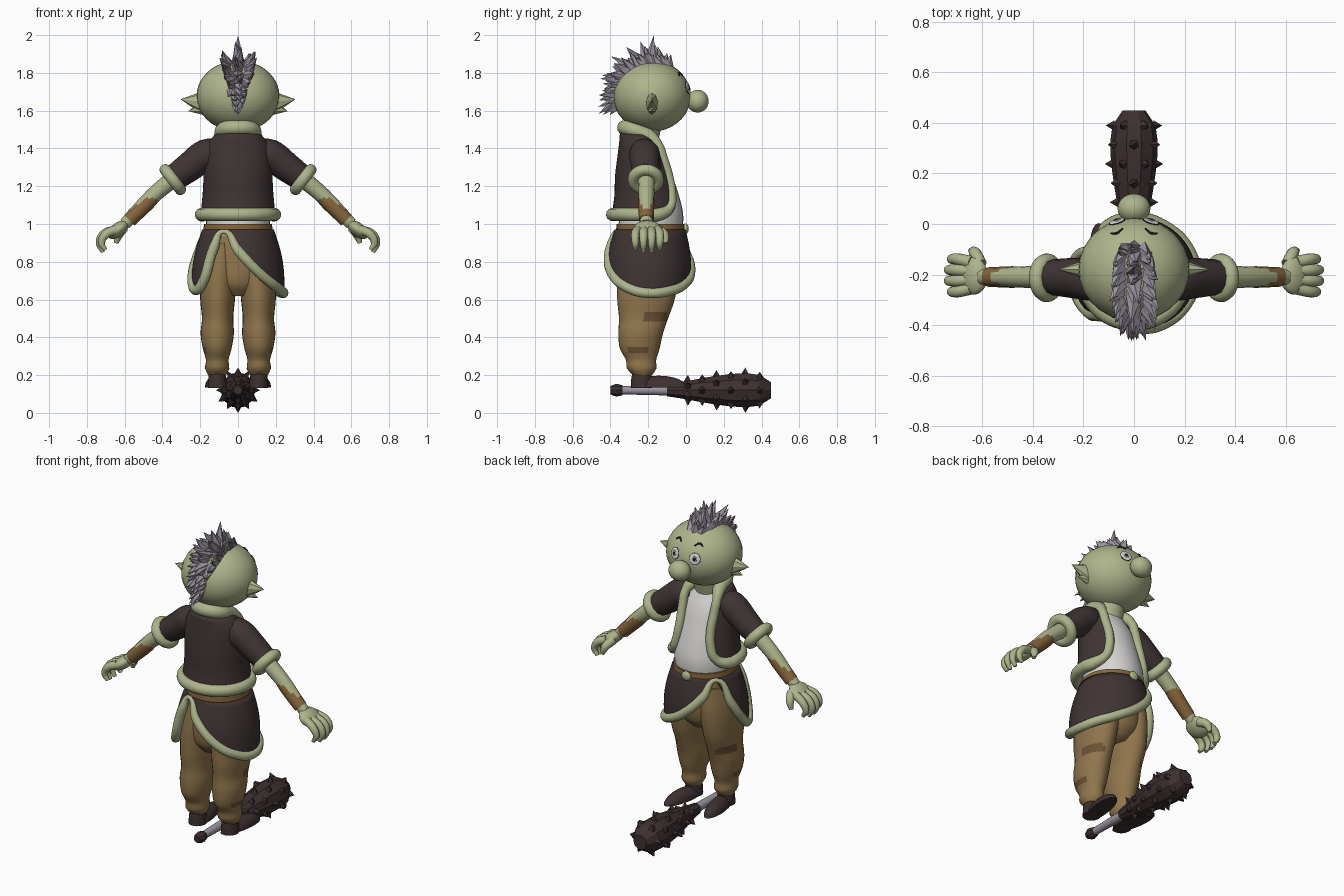
import bpy, bmesh, math, random
from mathutils import Vector, Matrix

if "Cube" in bpy.data.objects:
    bpy.data.objects.remove(bpy.data.objects["Cube"])
random.seed(4)
SMOOTH = []


def material(name, rgb):
    m = bpy.data.materials.new(name)
    m.use_nodes = True
    m.diffuse_color = (*rgb, 1)
    m.node_tree.nodes["Principled BSDF"].inputs["Base Color"].default_value = (*rgb, 1)
    return m


GREEN = material("pale green", (.42, .46, .26))
CLOTH = material("dark brown cloth", (.05, .034, .034))
WOOD = material("dark wood", (.048, .03, .03))
TAN = material("tan trousers", (.28, .18, .073))
PATCH = material("brown patch", (.15, .085, .035))
LEATHER = material("brown leather", (.24, .13, .045))
HAIR = material("lavender grey", (.34, .30, .36))
WHITE = material("off white", (.68, .67, .66))
BLACK = material("near black", (.012, .01, .01))


def sample(keys, t):
    """Smooth interpolation of rows (t, a, b, ...)."""
    t = min(max(t, keys[0][0]), keys[-1][0])
    i = max(k for k in range(len(keys) - 1) if keys[k][0] <= t)
    a, b = keys[i], keys[i + 1]
    p, q = keys[max(i - 1, 0)], keys[min(i + 2, len(keys) - 1)]
    h = b[0] - a[0]
    u = (t - a[0]) / h
    out = []
    for j in range(1, len(a)):
        ma = (b[j] - p[j]) / (b[0] - p[0]) * h
        mb = (q[j] - a[j]) / (q[0] - a[0]) * h
        out.append((2*u**3 - 3*u*u + 1) * a[j] + (u**3 - 2*u*u + u) * ma
                   + (3*u*u - 2*u**3) * b[j] + (u**3 - u*u) * mb)
    return out


def finish(name, bm, mat, smooth=True):
    bmesh.ops.recalc_face_normals(bm, faces=bm.faces)
    me = bpy.data.meshes.new(name)
    bm.to_mesh(me)
    bm.free()
    me.materials.append(mat)
    ob = bpy.data.objects.new(name, me)
    bpy.context.collection.objects.link(ob)
    if smooth:
        SMOOTH.append(ob)
    return ob


def loft(name, keys, mat, sides=28, steps=20, matrix=None, smooth=True):
    """Closed body from rows (z, cx, cy, rx, ry)."""
    bm = bmesh.new()
    rings = []
    for k in range(steps + 1):
        z = keys[0][0] + (keys[-1][0] - keys[0][0]) * k / steps
        cx, cy, rx, ry = sample(keys, z)
        rings.append([bm.verts.new((cx + rx * math.cos(a), cy + ry * math.sin(a), z))
                      for a in (math.tau * i / sides for i in range(sides))])
    for r, s in zip(rings, rings[1:]):
        for i in range(sides):
            j = (i + 1) % sides
            bm.faces.new((r[i], r[j], s[j], s[i]))
    bm.faces.new(rings[0])
    bm.faces.new(rings[-1])
    if matrix:
        bm.transform(matrix)
    return finish(name, bm, mat, smooth)


def ball(name, center, radii, mat, rot=None, floor=None):
    bm = bmesh.new()
    bmesh.ops.create_uvsphere(bm, u_segments=28, v_segments=18, radius=1)
    bm.transform(Matrix.Diagonal((*radii, 1)))
    if floor is not None:
        for v in bm.verts:
            v.co.z = max(v.co.z, floor)
    bm.transform(Matrix.Translation(center) @ (rot or Matrix()))
    return finish(name, bm, mat)


def tube(name, pts, radii, mat, closed=False):
    """Round tube through points, turned into a mesh."""
    cu = bpy.data.curves.new(name, "CURVE")
    cu.dimensions = "3D"
    cu.bevel_depth, cu.bevel_resolution = 1, 4
    cu.resolution_u, cu.use_fill_caps = 6, True
    sp = cu.splines.new("BEZIER")
    sp.bezier_points.add(len(pts) - 1)
    sp.use_cyclic_u = closed
    for i, (bp, p) in enumerate(zip(sp.bezier_points, pts)):
        bp.co = p
        bp.radius = radii[i] if isinstance(radii, (list, tuple)) else radii
        bp.handle_left_type = bp.handle_right_type = "AUTO"
    ob = bpy.data.objects.new(name, cu)
    bpy.context.collection.objects.link(ob)
    bpy.context.view_layer.update()
    dg = bpy.context.evaluated_depsgraph_get()
    me = bpy.data.meshes.new_from_object(ob.evaluated_get(dg))
    bpy.data.objects.remove(ob)
    bm = bmesh.new()
    bm.from_mesh(me)
    for f in bm.faces:
        f.material_index = 0
    me.materials.clear()
    return finish(name, bm, mat)


def spike(bm, base, direction, r, h, sides=5):
    m = Matrix.Translation(base) @ Vector(direction).to_track_quat("Z", "Y").to_matrix().to_4x4()
    m = m @ Matrix.Translation((0, 0, h / 2))
    bmesh.ops.create_cone(bm, segments=sides, radius1=r, radius2=0, depth=h, matrix=m)


def sheet(name, grid, mat):
    bm = bmesh.new()
    rows = [[bm.verts.new(p) for p in row] for row in grid]
    for r, s in zip(rows, rows[1:]):
        for i in range(len(r) - 1):
            bm.faces.new((r[i], r[i + 1], s[i + 1], s[i]))
    bmesh.ops.remove_doubles(bm, verts=bm.verts, dist=.0005)
    ob = finish(name, bm, mat)
    mod = ob.modifiers.new("thickness", "SOLIDIFY")
    mod.thickness, mod.offset = .01, 0
    return ob


# Head, nose and neck (the face looks toward +y)
HC, HR = Vector((0, -.18, 1.677)), Vector((.22, .205, .188))
ball("head", HC, HR, GREEN)
ball("nose", (0, .062, 1.65), (.065, .058, .06), GREEN)
loft("neck", [(1.38, 0, -.23, .08, .07), (1.56, 0, -.21, .09, .09)], GREEN, steps=3)


def face_point(x, z):
    y = HR.y * math.sqrt(1 - (x / HR.x)**2 - ((z - HC.z) / HR.z)**2)
    n = Vector((x / HR.x**2, y / HR.y**2, (z - HC.z) / HR.z**2)).normalized()
    return Vector((x, HC.y + y, z)), n


for s, side in ((1, "left"), (-1, "right")):
    # Eyes, brows and ears
    p, n = face_point(.067 * s, 1.72)
    turn = n.to_track_quat("Z", "Y").to_matrix().to_4x4()
    for part, r, lift, mat in (("rim", .034, 0, BLACK), ("white", .031, .003, WHITE),
                               ("iris", .016, .006, HAIR), ("pupil", .010, .008, BLACK)):
        ball(f"{side}_eye_{part}", p + n * lift, (r, r * 1.05, .004), mat, turn)
    tube(f"{side}_brow", [face_point(x * s, z)[0] for x, z in ((.045, 1.785), (.07, 1.798), (.092, 1.785))],
         [.003, .006, .003], BLACK)
    bm = bmesh.new()
    spike(bm, (0, 0, 0), (s, 0, .12), .065, .125, 8)
    spike(bm, (.01 * s, 0, -.03), (s, 0, -.25), .04, .075, 6)
    bm.transform(Matrix.Translation((.18 * s, -.18, 1.645)) @ Matrix.Diagonal((1, .65, 1, 1)))
    finish(f"{side}_ear", bm, GREEN, False)

# Crest of hair
bm = bmesh.new()
for k in range(26):
    a = math.radians(62 + 130 * k / 25)
    out = Vector((0, math.cos(a), math.sin(a)))
    back = Vector((0, -math.sin(a), math.cos(a)))
    wide = .052 * min(1, (26 - k) / 13, (k + 5) / 8)
    for x in (-wide, 0, wide):
        base = HC + out * (.175 - abs(x) * .25) + Vector((x, 0, 0))
        aim = out + back * random.uniform(.1, .9) + Vector((x * 9 + random.uniform(-.2, .2), 0, 0))
        spike(bm, base, aim, .036, random.uniform(.075, .125) * (1 if x else 1.1) * min(1, (k + 12) / 18))
spike(bm, (0, -.19, 1.84), (0, .12, 1), .04, .16)
finish("hair_crest", bm, HAIR, False)

# Shirt and belt
loft("shirt", [(.94, 0, -.19, .165, .17), (1.05, 0, -.185, .172, .17), (1.15, 0, -.2, .166, .163),
               (1.25, 0, -.213, .158, .143), (1.35, 0, -.225, .145, .118), (1.45, 0, -.245, .1, .08)], WHITE)
loft("belt", [(.95, 0, -.188, .185, .183), (1.0, 0, -.188, .18, .18)], LEATHER, steps=2)
ball("buckle", (0, -.002, .975), (.03, .016, .028), GREEN)

# Open jacket; third value is half the front gap in degrees
JACKET = [(1.04, -.205, .195, .185, 54), (1.15, -.206, .183, .168, 40), (1.25, -.217, .178, .154, 36),
          (1.35, -.227, .175, .132, 38), (1.42, -.235, .16, .115, 42), (1.48, -.25, .11, .095, 46)]


def jacket_point(z, u):
    cy, rx, ry, gap = sample(JACKET, z)
    a = math.radians(gap + (360 - 2 * gap) * u)
    return Vector((rx * math.sin(a), cy + ry * math.cos(a), z))


sheet("jacket", [[jacket_point(1.04 + .44 * k / 16, i / 40) for i in range(41)] for k in range(17)], CLOTH)
edge_z = [1.42, 1.34, 1.25, 1.16, 1.09]
trim = [(jacket_point(z, 0), .026) for z in edge_z]
trim += [(jacket_point(1.05, u / 14), .035) for u in range(1, 14)]
trim += [(jacket_point(z, 1), .026) for z in reversed(edge_z)]
trim += [(Vector(p), .04) for p in ((-.088, -.2, 1.465), (-.07, -.295, 1.503), (0, -.325, 1.51),
                                   (.07, -.295, 1.503), (.088, -.2, 1.465))]
tube("jacket_trim", [p for p, r in trim], [r for p, r in trim], GREEN, True)

# Wrapped skirt, slit on two sides; angles run from the face toward +x
HEM = [(-52, .96), (-30, .87), (0, .755), (30, .68), (60, .645), (90, .635), (118, .66), (150, .735),
       (180, .86), (205, .96), (216, .88), (233, .68), (248, .65), (268, .7), (288, .82), (308, .96)]


def skirt_point(deg, u):
    hem = sample(HEM, deg)[0]
    z = .97 + (hem - .97) * u
    w = (.97 - z) / .34
    swell = .04 * math.sin(math.pi * min(w, 1)) * .5
    a = math.radians(deg)
    return Vector(((.185 + .055 * w + swell) * math.sin(a),
                   -.19 - .012 * w + (.183 + .03 * w + swell) * math.cos(a), z))


angles = [-52 + 360 * i / 72 for i in range(73)]
sheet("skirt", [[skirt_point(d, k / 10) for d in angles] for k in range(11)], CLOTH)
tube("skirt_trim", [skirt_point(h[0], 1) for h in HEM[:-1]],
     [.012 if h[1] > .9 else .027 for h in HEM[:-1]], GREEN, True)

# Trousers
loft("trouser_seat", [(.62, 0, -.205, .07, .1), (.68, 0, -.2, .15, .15), (.8, 0, -.195, .18, .165),
                      (.97, 0, -.19, .165, .165)], TAN)
LEG = [(.2, .11, -.23, .048, .05), (.235, .11, -.235, .064, .078), (.28, .11, -.238, .06, .08),
       (.34, .11, -.245, .076, .105), (.42, .11, -.24, .088, .118), (.5, .108, -.225, .083, .13),
       (.6, .108, -.212, .092, .152), (.75, .1, -.2, .098, .162), (.9, .085, -.195, .09, .15)]
for s, side in ((1, "left"), (-1, "right")):
    leg = loft(f"{side}_trouser_leg", [(z, s * cx, cy, rx, ry) for z, cx, cy, rx, ry in LEG], TAN, steps=42)
    leg.data.materials.append(PATCH)
    for f in leg.data.polygons:
        c = f.center
        if (.485 < c.z < .53 and -.22 < c.y < -.1) or (.31 < c.z < .35 and -.31 < c.y < -.21):
            f.material_index = 1 if c.x * s > .11 else 0
    # Shoes
    ball(f"{side}_shoe", (.118 * s, -.145, .135), (.052, .15, .062), WOOD,
         Matrix.Rotation(math.radians(-9 * s), 4, "Z"), 0)
    loft(f"{side}_shoe_heel", [(.133, .11 * s, -.235, .05, .055), (.18, .11 * s, -.235, .047, .055),
                               (.225, .11 * s, -.235, .042, .045)], WOOD, steps=4)

    # Sleeve, fur cuff, arm and bracer
    def P(x, y, z):
        return Vector((x * s, y, z))
    tube(f"{side}_sleeve", [P(.09, -.225, 1.385), P(.17, -.22, 1.365), P(.26, -.213, 1.3), P(.35, -.21, 1.235)],
         [.07, .084, .078, .068], CLOTH)
    along = P(.79, 0, -.61)
    across = P(.61, 0, .79)
    ring = [P(.345, -.213, 1.235) + .065 * (across * math.cos(a) + Vector((0, 1, 0)) * math.sin(a))
            for a in (math.tau * i / 10 for i in range(10))]
    tube(f"{side}_cuff", ring, .031, GREEN, True)
    tube(f"{side}_arm", [P(.33, -.21, 1.25), P(.45, -.21, 1.15), P(.6, -.21, 1.0)], [.046, .042, .032], GREEN)
    tube(f"{side}_bracer", [P(.4, -.21, 1.2), P(.48, -.21, 1.115), P(.575, -.21, 1.02)],
         [.036, .043, .039], LEATHER)
    # Hand
    tilt = Matrix.Rotation(math.radians(38 * s), 4, "Y")
    ball(f"{side}_palm", P(.635, -.205, .97), (.065, .075, .036), GREEN, tilt)
    for i in range(4):
        y = -.268 + .043 * i
        reach = .012 * (i in (1, 2))
        tube(f"{side}_finger_{i + 1}", [P(.645, y * .8 - .04, .97), P(.7 + reach, y, .945),
                                        P(.722 + reach, y, .9), P(.702 + reach, y, .863 - reach)],
             [.025, .023, .019, .011], GREEN)
    tube(f"{side}_thumb", [P(.61, -.16, .975), P(.63, -.115, .945), P(.645, -.105, .9)],
         [.028, .024, .012], GREEN)

# Spiked club lying along y
lay = Matrix.Rotation(math.radians(-90), 4, "X")
AXIS = -.12
loft("club_pommel", [(-.4, 0, AXIS, .022, .022), (-.37, 0, AXIS, .034, .034), (-.335, 0, AXIS, .026, .026)],
     WOOD, 9, 4, lay, False)
loft("club_handle", [(-.35, 0, AXIS, .022, .022), (-.08, 0, AXIS, .028, .028)], HAIR, 12, 2, lay)
CLUB = [(-.1, 0, AXIS, .034, .034), (0, 0, AXIS, .05, .05), (.1, 0, AXIS, .07, .07), (.24, 0, AXIS, .09, .09),
        (.34, 0, AXIS, .093, .093), (.42, 0, AXIS, .075, .075), (.45, 0, AXIS, .045, .045)]
loft("club_head", CLUB, WOOD, 10, 9, lay, False)
bm = bmesh.new()
for k in range(6):
    y = .01 + .076 * k
    r = sample(CLUB, y)[2]
    for i in range(6):
        a = math.tau * (i + .5 * (k % 2)) / 6 - math.pi / 2
        d = Vector((math.cos(a), 0, math.sin(a)))
        spike(bm, Vector((0, y, -AXIS)) + d * r * .9, d, .022, .035)
finish("club_spikes", bm, WOOD, False)

# Smooth shading that keeps hard edges
bpy.ops.object.select_all(action="DESELECT")
for ob in SMOOTH:
    ob.select_set(True)
bpy.context.view_layer.objects.active = SMOOTH[0]
bpy.ops.object.shade_smooth_by_angle(angle=math.radians(45))
